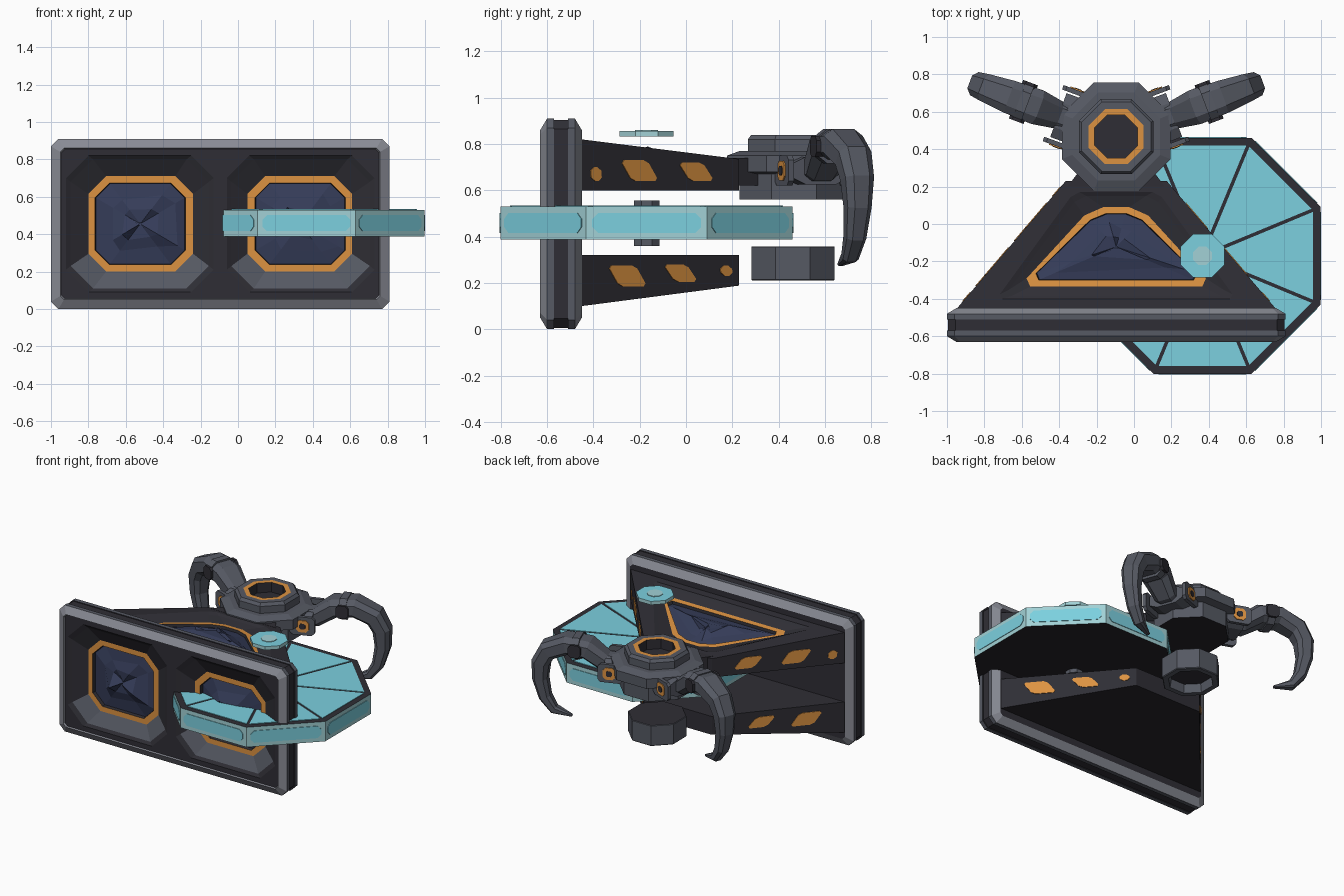
import bpy, bmesh, math, random
from mathutils import Vector as V

if "Cube" in bpy.data.objects:
    bpy.data.objects.remove(bpy.data.objects["Cube"])

random.seed(4)
CX, HY = -0.095, 0.467          # symmetry axis of the hull, y of the rear hub
COL = {'dark': (.028, .027, .035), 'black': (.018, .017, .022), 'steel': (.092, .10, .125),
       'light_steel': (.25, .26, .30), 'orange': (.72, .29, .053), 'teal': (.20, .63, .74),
       'pale_teal': (.36, .64, .67), 'ore_blue': (.036, .046, .10)}
NAMES = list(COL)
MATS = []
for n, c in COL.items():
    m = bpy.data.materials.new(n)
    m.diffuse_color = (*c, 1)
    m.use_nodes = True
    m.node_tree.nodes["Principled BSDF"].inputs["Base Color"].default_value = m.diffuse_color
    MATS.append(m)


def loft(name, loops, bands, cap0=None, cap1=None):
    """Skin closed loops of equal length; one material name per band."""
    bm = bmesh.new()
    vs = [[bm.verts.new(p) for p in lp] for lp in loops]
    n = len(loops[0])
    for a, b, mat in zip(vs, vs[1:], bands):
        for i in range(n):
            f = bm.faces.new((a[i], a[(i + 1) % n], b[(i + 1) % n], b[i]))
            f.material_index = NAMES.index(mat)
    for lp, mat in ((vs[0], cap0), (vs[-1], cap1)):
        if mat:
            bm.faces.new(lp).material_index = NAMES.index(mat)
    bmesh.ops.recalc_face_normals(bm, faces=bm.faces[:])
    me = bpy.data.meshes.new(name)
    bm.to_mesh(me)
    bm.free()
    for m in MATS:
        me.materials.append(m)
    ob = bpy.data.objects.new(name, me)
    bpy.context.collection.objects.link(ob)
    return ob


def prism(name, pts, vec, mat):
    pts = [V(p) for p in pts]
    return loft(name, [pts, [p + V(vec) for p in pts]], [mat], mat, mat)


def cut(corners, c):
    """Cut every corner of a polygon by distance c."""
    out, n = [], len(corners)
    for i, p in enumerate(corners):
        for q in (corners[i - 1], corners[(i + 1) % n]):
            out.append(p + (q - p).normalized() * c)
    return out


def rect(x0, x1, z0, z1, y, c):
    return cut([V((x0, y, z0)), V((x1, y, z0)), V((x1, y, z1)), V((x0, y, z1))], c)


def octa(cx, cy, a, z):
    r = a / math.cos(math.pi / 8)
    return [V((cx + r * math.cos(math.pi / 8 + k * math.pi / 4),
               cy + r * math.sin(math.pi / 8 + k * math.pi / 4), z)) for k in range(8)]


def turned(name, cx, cy, prof, bands, c0=None, c1=None):
    return loft(name, [octa(cx, cy, a, z) for a, z in prof], bands, c0, c1)


def ore(name, base, up, bump):
    """Faceted lump filling the opening given by the base loop."""
    mid = sum(base, V()) / len(base)
    loops = [base]
    for s, h in ((.72, .5), (.36, 1), (.03, 1)):
        loops.append([mid + (p - mid) * s * random.uniform(.75, 1.2) ** (s > .1)
                      + up * bump * h * random.uniform(.2, 1.2) for p in base])
    loft(name, loops, ['ore_blue'] * 3, None, 'ore_blue')


# Front slab: chamfered rims around a dark core
def slab(y, i, c):
    return rect(-1 + i, .81 - i, i, .91 - i, y, c)


loft('front_panel_frame',
     [slab(-.618, .056, .02), slab(-.63, .05, .02), slab(-.60, 0, .04), slab(-.57, 0, .04),
      slab(-.57, .006, .04), slab(-.51, .006, .04), slab(-.51, 0, .04), slab(-.48, 0, .04),
      slab(-.45, .05, .02)],
     ['light_steel', 'light_steel', 'steel', 'dark', 'dark', 'dark', 'steel', 'light_steel'],
     None, 'dark')

# Two recessed windows in the slab
for side, s in (('left', -1), ('right', 1)):
    def win(h0, h1, z0, z1, y, c):
        xs = sorted((CX + s * h0, CX + s * h1))
        return rect(*xs, z0, z1, y, c)
    inner = win(.19, .665, .24, .67, -.535, .075)
    ob = loft(side + '_front_window',
              [win(0, .855, .05, .86, -.62, .001), win(.035, .825, .09, .82, -.62, .12),
               win(.06, .80, .11, .80, -.605, .12), win(.145, .705, .2, .71, -.56, .095),
               win(.185, .67, .237, .673, -.56, .078), inner],
              ['dark', 'dark', 'steel', 'orange', 'dark'])
    # only the lower slopes stay steel
    for f in ob.data.polygons:
        if NAMES[f.material_index] == 'steel' and f.center.z > .3:
            f.material_index = NAMES.index('dark')
    ore(side + '_front_ore', inner, V((0, -1, 0)), .05)


# Upper and lower wedge bodies behind the slab
def ztop(y):
    return .82 - .125 * (y + .45)


def zbot(y):
    return .10 + .13 * (y + .45)


def trap(w0, w1, y0, y1, c, zf, dz=0):
    pts = cut([V((CX - w0, y0, 0)), V((CX + w0, y0, 0)), V((CX + w1, y1, 0)), V((CX - w1, y1, 0))], c)
    return [V((p.x, p.y, zf(p.y) + dz)) for p in pts]


hull = (.855, .27, -.455, .23, .002)
inner = trap(.46, .10, -.297, .053, .05, ztop, -.055)
loft('upper_wedge',
     [trap(*hull, lambda y: .60), trap(*hull, ztop), trap(.64, .225, -.40, .17, .03, ztop),
      trap(.60, .20, -.385, .15, .04, ztop, -.012),
      trap(.52, .13, -.335, .09, .06, ztop, -.035), trap(.465, .105, -.30, .056, .05, ztop, -.035), inner],
     ['dark', 'dark', 'dark', 'dark', 'orange', 'dark'], 'black')
ore('top_ore', inner, V((0, 0, 1)), .05)
loft('lower_wedge', [trap(*hull, zbot), trap(*hull, lambda y: .32)], ['dark'], 'black', 'dark')

# Slanted orange warning marks on both flanks: y start, y end, z low, z high
MARKS = [(-.415, -.365, .64, .70), (-.285, -.12, .64, .73), (-.035, .12, .64, .72),
         (-.34, -.17, .185, .275), (-.10, .05, .205, .28), (.145, .20, .23, .275)]
for s in (-1, 1):
    for y0, y1, z0, z1 in MARKS:
        sk = .05 if y1 - y0 > .1 else .005
        yz = [V((0, y0 + sk, z0)), V((0, y1, z0)), V((0, y1 - sk, z1)), V((0, y0, z1))]
        pts = [V((CX + s * (.855 - .854 * (p.y + .455)), p.y, p.z)) for p in cut(yz, .015)]
        prism('warning_mark', pts, V((s * .76, .65, 0)) * .004, 'orange')

# Octagonal teal disc passing through the slab
DX, DY, A = .366, -.17, .631
turned('disc', DX, DY, [(A, .387), (A, .53)], ['pale_teal'], 'black', 'dark')
for k in range(8):
    d = V((math.cos(k * math.pi / 4), math.sin(k * math.pi / 4), 0))
    t, o = V((-d.y, d.x, 0)), V((DX, DY, .53))
    w0, w1 = [a * math.tan(math.pi / 8) - .01 for a in (.06, .59)]
    prism('disc_top_sector', [o + d * .06 - t * w0, o + d * .59 - t * w1,
                              o + d * .59 + t * w1, o + d * .06 + t * w0], (0, 0, .004), 'teal')
    o = V((DX, DY, .459)) + d * A
    face = [o + t * u * .235 + V((0, 0, v * .043)) for u, v in ((-1, -1), (1, -1), (1, 1), (-1, 1))]
    prism('disc_edge_light', cut(face, .025), d * .004, 'teal')
turned('disc_axle', DX, DY, [(.055, .36), (.055, .555)], ['steel'], 'steel', 'steel')
turned('disc_cap', DX, DY, [(.117, .832), (.117, .857)], ['pale_teal'], 'teal', 'teal')
turned('disc_cap_dot', DX, DY, [(.05, .857), (.05, .861)], ['pale_teal'], None, 'pale_teal')

# Rear hub with orange-lipped well, neck, and the drum below
turned('rear_hub', CX, HY,
       [(.235, .56), (.235, .67), (.29, .68), (.29, .75), (.235, .77), (.20, .77), (.20, .82),
        (.185, .84), (.147, .84), (.115, .84), (.115, .77)],
       ['steel'] * 8 + ['orange', 'dark'], 'black', 'dark')
prism('hub_neck', [(CX - .26, .2, .62), (CX + .26, .2, .62), (CX + .17, .32, .62), (CX - .17, .32, .62)],
      (0, 0, .12), 'dark')
turned('lower_drum', CX, HY - .005,
       [(.13, .27), (.14, .21), (.175, .21), (.18, .215), (.18, .355), (.177, .358)],
       ['steel'] * 5, 'dark', 'dark')

# Two clawed arms, mirrored across the hull axis
PATH = [(.18, .68, .075, .06), (.34, .70, .075, .06), (.46, .785, .095, .065), (.60, .80, .09, .065),
        (.73, .74, .075, .065), (.778, .65, .066, .06), (.782, .53, .055, .05), (.75, .40, .045, .04),
        (.69, .315, .036, .03), (.57, .28, .012, .008)]
ANG = math.radians(20.5)
for side, s in (('left', -1), ('right', 1)):
    d = V((s * math.cos(ANG), math.sin(ANG), 0))
    t = V((-d.y, d.x, 0))
    up = V((0, 0, 1))

    def at(r, q, z):
        return V((CX, HY, 0)) + d * r + t * q + up * z

    def ring(c, e1, e2, w, h):
        k = .55
        return [c + e1 * w * a + e2 * h * b for a, b in
                ((1, k), (k, 1), (-k, 1), (-1, k), (-1, -k), (-k, -1), (k, -1), (1, -k))]

    loops = []
    for i, (r, z, w, h) in enumerate(PATH):
        a, b = PATH[max(i - 1, 0)], PATH[min(i + 1, len(PATH) - 1)]
        tan = (d * (b[0] - a[0]) + up * (b[1] - a[1])).normalized()
        loops.append(ring(at(r, 0, z), t, tan.cross(t), w, h))
    loft(side + '_claw_arm', loops, ['steel'] * (len(PATH) - 1), 'steel', 'steel')
    prism(side + '_shoulder_block', ring(at(.2, 0, .685), t, up, .125, .06), d * .13, 'steel')
    prism(side + '_elbow_pin', ring(at(.53, -.11, .79), d, up, .042, .045), t * .22, 'dark')
    prism(side + '_elbow_band', ring(at(.505, 0, .79), t, up, .098, .075), d * .05, 'steel')
    for q in (-1, 1):
        face = [at(.275 + u * .085, q * .135, .685 + v * .065)
                for u, v in ((-1, -1), (1, -1), (1, 1), (-1, 1))]
        prism(side + '_shoulder_plate', cut(face, .02), t * q * .025, 'steel')
        prism(side + '_shoulder_bolt', ring(at(.28, q * .16, .685), d, up, .042, .042), t * q * .006, 'orange')
        prism(side + '_bolt_core', ring(at(.28, q * .166, .685), d, up, .02, .02), t * q * .003, 'dark')
